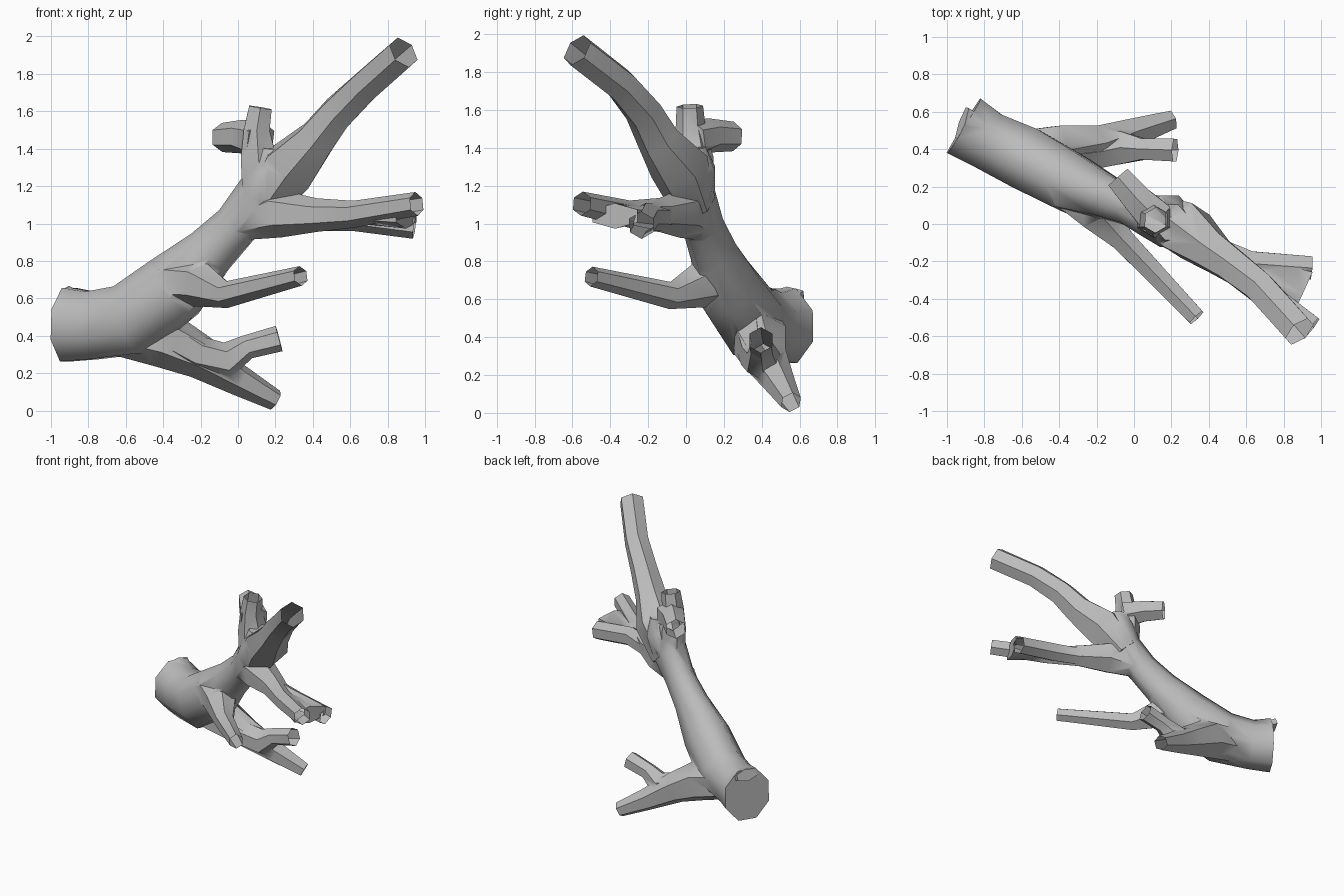
import bpy, bmesh, math
from mathutils import Vector

old = bpy.data.objects.get("Cube")
if old:
    bpy.data.objects.remove(old, do_unlink=True)

# Single grey wood colour
wood = bpy.data.materials.new("grey_wood")
wood.use_nodes = True
GREY = (0.5, 0.5, 0.5, 1)
wood.diffuse_color = GREY
wood.node_tree.nodes["Principled BSDF"].inputs["Base Color"].default_value = GREY


def limb(name, path, sides=6, tall=1.0):
    """Closed tapered tube through (x, y, z, radius) points."""
    bm = bmesh.new()
    pts = [Vector(p[:3]) for p in path]
    rings = []
    for i, p in enumerate(pts):
        d = (pts[min(i + 1, len(pts) - 1)] - pts[max(i - 1, 0)]).normalized()
        ref = Vector((0, 0, 1)) if abs(d.z) < 0.85 else Vector((0, 1, 0))
        u = d.cross(ref).normalized()
        v = u.cross(d)
        ring = []
        for k in range(sides):
            a = 2 * math.pi * (k + 0.5) / sides
            ring.append(bm.verts.new(p + path[i][3] * (u * math.cos(a) + v * tall * math.sin(a))))
        # keep neighbouring rings untwisted
        if rings:
            step = p - pts[i - 1]
            shift = min(range(sides), key=lambda s: sum(
                (ring[(k + s) % sides].co - rings[-1][k].co - step).length for k in range(sides)))
            ring = ring[shift:] + ring[:shift]
        rings.append(ring)
    for a, b in zip(rings, rings[1:]):
        for k in range(sides):
            n = (k + 1) % sides
            bm.faces.new((a[k], a[n], b[n], b[k]))
    bm.faces.new(rings[0])
    bm.faces.new(rings[-1])
    bmesh.ops.triangulate(bm, faces=[f for f in bm.faces if len(f.verts) == 4])
    bmesh.ops.recalc_face_normals(bm, faces=bm.faces)
    mesh = bpy.data.meshes.new(name)
    bm.to_mesh(mesh)
    bm.free()
    mesh.materials.append(wood)
    obj = bpy.data.objects.new(name, mesh)
    bpy.context.collection.objects.link(obj)
    return obj


# Trunk from the broad cut base up to the crown
trunk = limb("branch", [
    (-0.91, 0.525, 0.46, 0.185), (-0.78, 0.445, 0.455, 0.17),
    (-0.57, 0.345, 0.485, 0.182), (-0.34, 0.22, 0.66, 0.17),
    (-0.15, 0.145, 0.85, 0.123), (-0.01, 0.09, 0.99, 0.108),
    (0.12, 0.03, 1.14, 0.125), (0.19, 0.015, 1.28, 0.13), (0.2, 0.01, 1.4, 0.09)], 8, 1.15)

# Hollow-ended limbs, each starting inside its parent
limbs = {
    "upper_limb": [(0.13, 0.04, 1.1, 0.12), (0.28, -0.035, 1.3, 0.16), (0.42, -0.15, 1.45, 0.115),
                   (0.53, -0.225, 1.59, 0.10), (0.68, -0.345, 1.735, 0.092),
                   (0.885, -0.575, 1.915, 0.092)],
    "top_knob": [(0.12, 0.03, 1.15, 0.11), (0.11, 0.035, 1.35, 0.11), (0.10, 0.025, 1.5, 0.08),
                 (0.12, 0.02, 1.62, 0.07)],
    "back_knob": [(0.12, 0.03, 1.44, 0.11), (0.02, 0.13, 1.465, 0.09), (-0.085, 0.25, 1.46, 0.078)],
    "middle_limb": [(0.02, 0.07, 1.0, 0.09), (0.22, -0.03, 1.055, 0.13), (0.42, -0.14, 1.045, 0.09),
                    (0.62, -0.3, 1.05, 0.072), (0.955, -0.55, 1.105, 0.064)],
    "middle_fork": [(0.36, -0.10, 1.03, 0.07), (0.62, -0.21, 1.035, 0.075), (0.945, -0.235, 0.99, 0.072)],
    "front_limb": [(-0.36, 0.2, 0.69, 0.13), (-0.2, 0.07, 0.68, 0.125), (-0.06, -0.085, 0.62, 0.072),
                   (0.335, -0.5, 0.72, 0.053)],
    "lower_limb": [(-0.66, 0.37, 0.44, 0.14), (-0.4, 0.39, 0.385, 0.155), (-0.2, 0.42, 0.285, 0.118),
                   (0.0, 0.49, 0.165, 0.085), (0.2, 0.555, 0.055, 0.057)],
    "lower_fork": [(-0.42, 0.36, 0.42, 0.12), (-0.22, 0.38, 0.3, 0.10), (-0.06, 0.41, 0.265, 0.10),
                   (0.05, 0.4, 0.34, 0.065), (0.22, 0.395, 0.385, 0.07)],
}
# Flattened solid pieces: webbing in the middle fork and a burr on the base
solids = {
    "fork_web": [(0.42, -0.13, 1.04, 0.07), (0.65, -0.26, 1.045, 0.10), (0.9, -0.375, 1.04, 0.15)],
    "base_burr": [(-0.72, 0.47, 0.54, 0.05), (-0.92, 0.54, 0.625, 0.10)],
}
parts = [limb(n, p) for n, p in limbs.items()] + [limb(n, p, 6, 0.45) for n, p in solids.items()]
bpy.context.view_layer.objects.active = trunk
for part in parts:
    mod = trunk.modifiers.new("join", "BOOLEAN")
    mod.operation = "UNION"
    mod.solver = "EXACT"
    mod.object = part
    bpy.ops.object.modifier_apply(modifier=mod.name)
    bpy.data.objects.remove(part, do_unlink=True)

# Open the broken tips so the limbs are hollow at the ends
bm = bmesh.new()
bm.from_mesh(trunk.data)
tips = set()
for path in limbs.values():
    tip = Vector(path[-1][:3])
    d = (tip - Vector(path[-2][:3])).normalized()
    tips.update(f for f in bm.faces if f.normal.dot(d) > 0.95
                and (f.calc_center_median() - tip).length < path[-1][3])
bmesh.ops.delete(bm, geom=list(tips), context="FACES")
bmesh.ops.remove_doubles(bm, verts=bm.verts, dist=0.002)
bm.to_mesh(trunk.data)
bm.free()

# Soft bark with crisp breaks
trunk.select_set(True)
bpy.ops.object.shade_smooth_by_angle(angle=math.radians(50))
